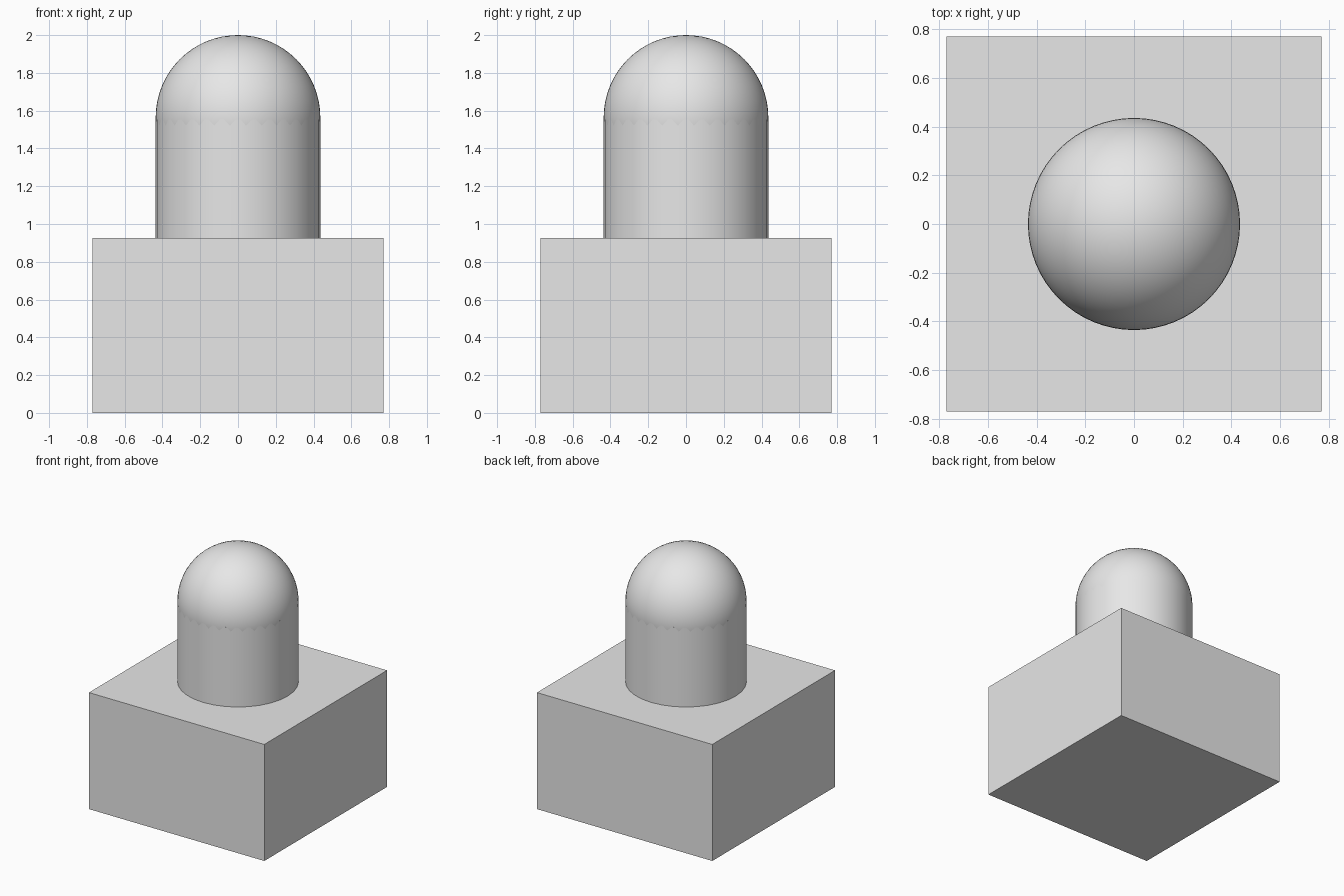
import bpy
import math

cube = bpy.data.objects.get("Cube")
if cube:
    bpy.data.objects.remove(cube, do_unlink=True)

BASE_WIDTH, BASE_HEIGHT = 1.54, 0.925
RADIUS = 0.436
DOME_CENTRE = 2 - RADIUS

grey = bpy.data.materials.new("light_grey")
grey.use_nodes = True
grey.diffuse_color = (0.8, 0.8, 0.8, 1)
grey.node_tree.nodes["Principled BSDF"].inputs["Base Color"].default_value = (0.8, 0.8, 0.8, 1)


def finish(name, smooth=False):
    """Name the active object, colour it and optionally smooth it."""
    obj = bpy.context.object
    obj.name = name
    obj.data.materials.append(grey)
    if smooth:
        bpy.ops.object.shade_smooth_by_angle(angle=math.radians(30))
    return obj


# Square block
bpy.ops.mesh.primitive_cube_add(size=1, location=(0, 0, BASE_HEIGHT / 2))
base = finish("base_block")
base.scale = (BASE_WIDTH, BASE_WIDTH, BASE_HEIGHT)

# Round column standing on the block
column_top = DOME_CENTRE - 0.01
bpy.ops.mesh.primitive_cylinder_add(
    vertices=32, radius=RADIUS, depth=column_top - BASE_HEIGHT,
    location=(0, 0, (column_top + BASE_HEIGHT) / 2))
finish("column", smooth=True)

# Ball forming the rounded top
bpy.ops.mesh.primitive_uv_sphere_add(
    segments=64, ring_count=32, radius=RADIUS, location=(0, 0, DOME_CENTRE))
finish("dome", smooth=True)
